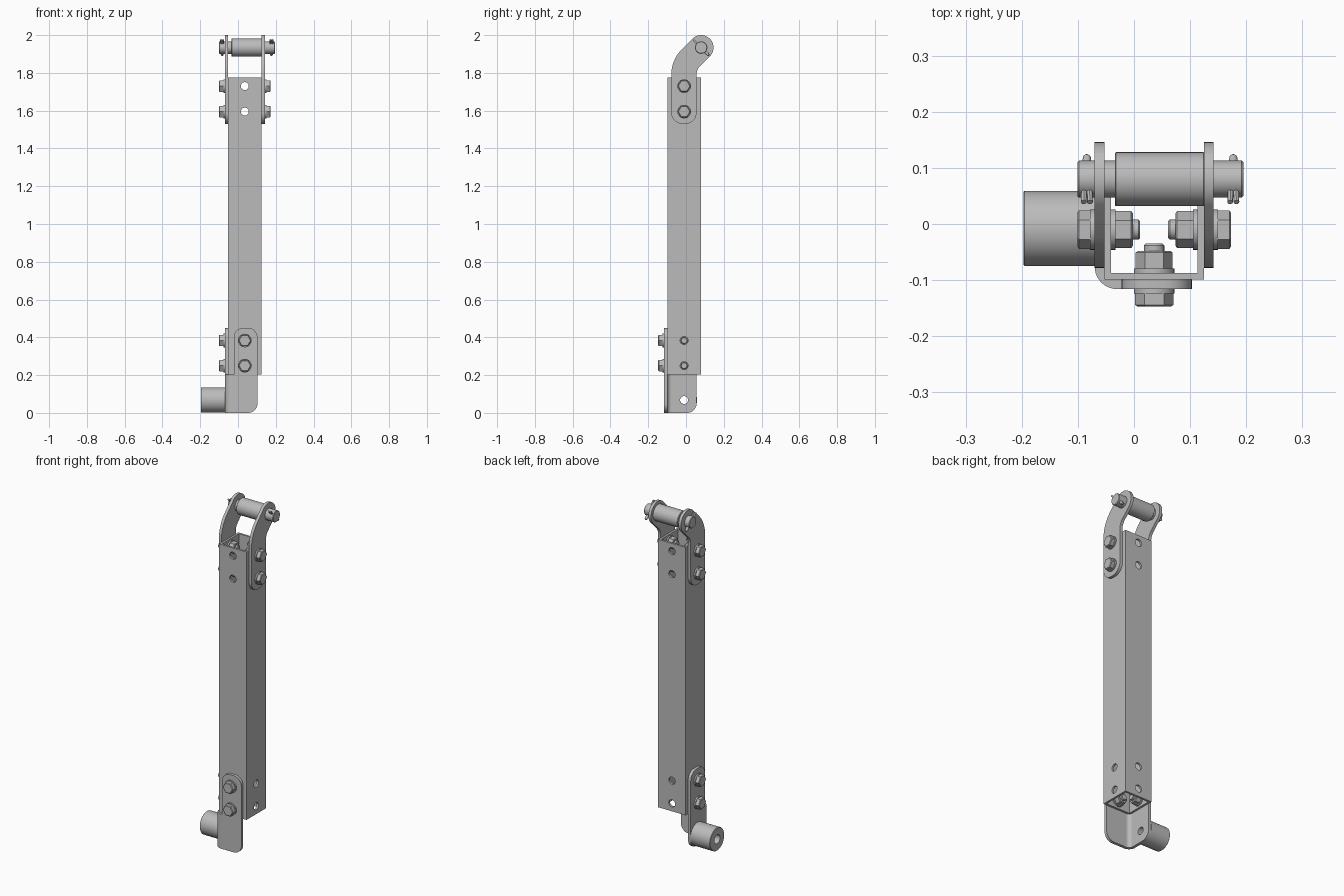
import bpy, bmesh
from math import pi, sin, cos, tan, radians
from mathutils import Vector

if "Cube" in bpy.data.objects:
    bpy.data.objects.remove(bpy.data.objects["Cube"])

steel = bpy.data.materials.new("grey_steel")
steel.use_nodes = True
GREY = (0.5, 0.5, 0.5, 1)
steel.diffuse_color = GREY
steel.node_tree.nodes["Principled BSDF"].inputs["Base Color"].default_value = GREY


def finish(name, bm):
    """Turn a bmesh into a shaded object."""
    bmesh.ops.recalc_face_normals(bm, faces=bm.faces)
    mesh = bpy.data.meshes.new(name)
    bm.to_mesh(mesh)
    bm.free()
    mesh.materials.append(steel)
    for p in mesh.polygons:
        p.use_smooth = True
    mesh.set_sharp_from_angle(angle=radians(30))
    ob = bpy.data.objects.new(name, mesh)
    bpy.context.scene.collection.objects.link(ob)
    return ob


def rounded(corners, steps=10):
    """Outline from (u, v, radius) corners, each filleted by its radius."""
    out = []
    for i, (u, v, r) in enumerate(corners):
        p = Vector((u, v))
        if r == 0:
            out.append(p)
            continue
        a = (Vector(corners[i - 1][:2]) - p).normalized()
        b = (Vector(corners[(i + 1) % len(corners)][:2]) - p).normalized()
        half = a.angle(b) / 2
        mid = (a + b).normalized()
        centre = p + mid * (r / sin(half))
        start = p + a * (r / tan(half)) - centre
        side = -mid
        perp = (start - side * start.dot(side)).normalized()
        sweep = pi / 2 - half
        for k in range(steps + 1):
            t = sweep * (1 - 2 * k / steps)
            out.append(centre + r * (side * cos(t) + perp * sin(t)))
    return out


def place(axis, u, v, w):
    return {"x": (w, u, v), "y": (u, w, v), "z": (u, v, w)}[axis]


def add_prism(bm, outline, axis, lo, hi):
    """Extrude an outline along an axis."""
    rings = [[bm.verts.new(place(axis, p[0], p[1], w)) for p in outline] for w in (lo, hi)]
    n = len(outline)
    for ring in rings:
        bm.faces.new(ring)
    for i in range(n):
        j = (i + 1) % n
        bm.faces.new((rings[0][i], rings[0][j], rings[1][j], rings[1][i]))


def add_lathe(bm, profile, origin, direction, sides=32, closed=False):
    """Revolve (distance, radius) points about a line."""
    d = Vector(direction).normalized()
    u = d.cross(Vector((0, 0, 1))).normalized()
    v = d.cross(u)
    rings = []
    for t, r in profile:
        rings.append([bm.verts.new(Vector(origin) + d * t + r * (u * cos(a) + v * sin(a)))
                      for a in (2 * pi * k / sides for k in range(sides))])
    pairs = list(zip(rings, rings[1:]))
    if closed:
        pairs.append((rings[-1], rings[0]))
    else:
        bm.faces.new(rings[0])
        bm.faces.new(rings[-1])
    for a, b in pairs:
        for k in range(sides):
            m = (k + 1) % sides
            bm.faces.new((a[k], a[m], b[m], b[k]))


def lathe(name, profile, origin, direction, **kw):
    bm = bmesh.new()
    add_lathe(bm, profile, origin, direction, **kw)
    return finish(name, bm)


def cut(ob, cutter):
    """Subtract a cutter and bake the result."""
    mod = ob.modifiers.new("cut", "BOOLEAN")
    mod.operation, mod.solver, mod.object = "DIFFERENCE", "EXACT", cutter
    dg = bpy.context.evaluated_depsgraph_get()
    mesh = bpy.data.meshes.new_from_object(ob.evaluated_get(dg))
    ob.modifiers.clear()
    ob.data = mesh
    mesh.set_sharp_from_angle(angle=radians(30))
    bpy.data.objects.remove(cutter)


CX, CY = 0.036, -0.01          # post axis
HALF, WALL = 0.089, 0.012
PLATE = 0.017
LOW, HIGH = (0.25, 0.383), (1.595, 1.73)
POST_Z = (0.203, 1.775)


def square(h):
    return [(CX - h, CY - h), (CX + h, CY - h), (CX + h, CY + h), (CX - h, CY + h)]


# Hollow square post with bolt holes in all four walls
bm = bmesh.new()
add_prism(bm, square(HALF), "z", *POST_Z)
post = finish("square_post", bm)
bm = bmesh.new()
add_prism(bm, square(HALF - WALL), "z", 0.1, 1.9)
cut(post, finish("bore_cutter", bm))
for d in ((1, 0, 0), (0, 1, 0)):
    bm = bmesh.new()
    for z in LOW + HIGH:
        add_lathe(bm, [(-0.2, 0.021), (0.2, 0.021)], (CX, CY, z), d, sides=24)
    cut(post, finish("hole_cutter", bm))

# Bent link plates at the top
PIN = Vector((0, 0.08, 1.934))
R = 0.066
S = R * 2 ** 0.5
link_outline = rounded([
    (-0.078, 1.53, 0.06), (0.056, 1.53, 0.06), (0.056, PIN.z - S + 0.056 - PIN.y + 0.001, 0.06),
    (PIN.y + S, PIN.z, R * 0.999), (PIN.y, PIN.z + S, R * 0.999),
    (-0.078, PIN.z + S - 0.078 - PIN.y, 0.19)])
for name, x in (("right_link", CX - HALF - PLATE), ("left_link", CX + HALF)):
    bm = bmesh.new()
    add_prism(bm, link_outline, "x", x, x + PLATE)
    finish(name, bm)

# Clevis pin and its roller
lathe("clevis_pin", [(-0.101, 0.03), (-0.098, 0.033), (0.192, 0.033), (0.195, 0.03)], PIN, (1, 0, 0))
lathe("pin_roller", [(-0.034, 0.033), (-0.034, 0.046), (-0.032, 0.048), (0.124, 0.048),
                     (0.126, 0.046), (0.126, 0.033)], PIN, (1, 0, 0), sides=48, closed=True)

# Split pins through both pin ends
for name, x in (("right_split_pin", -0.084), ("left_split_pin", 0.177)):
    bm = bmesh.new()
    o = Vector((x, PIN.y, PIN.z))
    add_lathe(bm, [(0, 0.008), (0.045, 0.008), (0.055, 0.007), (0.06, 0.003)], o, (0, 1, -1), sides=16)
    for s in (-1, 1):
        add_lathe(bm, [(0, 0.005), (0.058, 0.005)], o + Vector((s * 0.004, 0, 0)),
                  (s * 0.04, -1, 1), sides=12)
    finish(name, bm)


def bolt(name, origin, direction, grip=PLATE + WALL):
    """Hex bolt with two washers and a nut; origin lies on the outer face."""
    bm = bmesh.new()
    g = grip
    add_lathe(bm, [(-0.031, 0.03), (-0.028, 0.0345), (-0.008, 0.0345)], origin, direction, sides=6)
    add_lathe(bm, [(-0.008, 0.036), (0, 0.036)], origin, direction)
    add_lathe(bm, [(g, 0.036), (g + 0.008, 0.036)], origin, direction)
    add_lathe(bm, [(g + 0.008, 0.033), (g + 0.036, 0.033), (g + 0.039, 0.029)], origin, direction, sides=6)
    add_lathe(bm, [(-0.02, 0.018), (g + 0.049, 0.018), (g + 0.052, 0.015)], origin, direction, sides=24)
    finish(name, bm)


OUT = HALF + PLATE
for i, z in enumerate(HIGH):
    bolt(f"right_link_bolt_{i}", (CX - OUT, CY, z), (1, 0, 0))
    bolt(f"left_link_bolt_{i}", (CX + OUT, CY, z), (-1, 0, 0))
for i, z in enumerate(LOW):
    bolt(f"bracket_side_bolt_{i}", (CX - OUT, CY, z), (1, 0, 0))
    bolt(f"bracket_front_bolt_{i}", (CX, CY - OUT, z), (0, 1, 0))

# Corner bracket: front leg, side leg and the bend joining them
X0, Y0 = CX - OUT, CY - OUT
TOP, EDGE = 0.45, 0.05
bm = bmesh.new()
add_prism(bm, rounded([(-0.022, 0, 0), (0.103, 0, EDGE), (0.103, TOP, EDGE), (-0.022, TOP, EDGE)]),
          "y", Y0, Y0 + PLATE)
finish("bracket_front_leg", bm)
bm = bmesh.new()
add_prism(bm, rounded([(-0.075, 0, 0), (0.056, 0, EDGE), (0.056, TOP, EDGE), (-0.075, TOP, EDGE)]),
          "x", X0, X0 + PLATE)
side_leg = finish("bracket_side_leg", bm)
cut(side_leg, lathe("hole_cutter", [(-0.2, 0.021), (0.1, 0.021)], (0, CY, 0.068), (1, 0, 0), sides=24))
bm = bmesh.new()
add_prism(bm, rounded([(-0.022, Y0, 0), (X0, Y0, 0.04), (X0, -0.075, 0), (X0 + PLATE, -0.075, 0),
                       (X0 + PLATE, Y0 + PLATE, 0.023), (-0.022, Y0 + PLATE, 0)]), "z", 0, 0.203)
finish("bracket_bend", bm)

# Hollow pivot boss on the side leg
lathe("pivot_boss", [(X0, 0.026), (X0, 0.067), (-0.195, 0.067), (-0.197, 0.065), (-0.197, 0.026)],
      (0, CY + 0.002, 0.068), (1, 0, 0), sides=48, closed=True)
